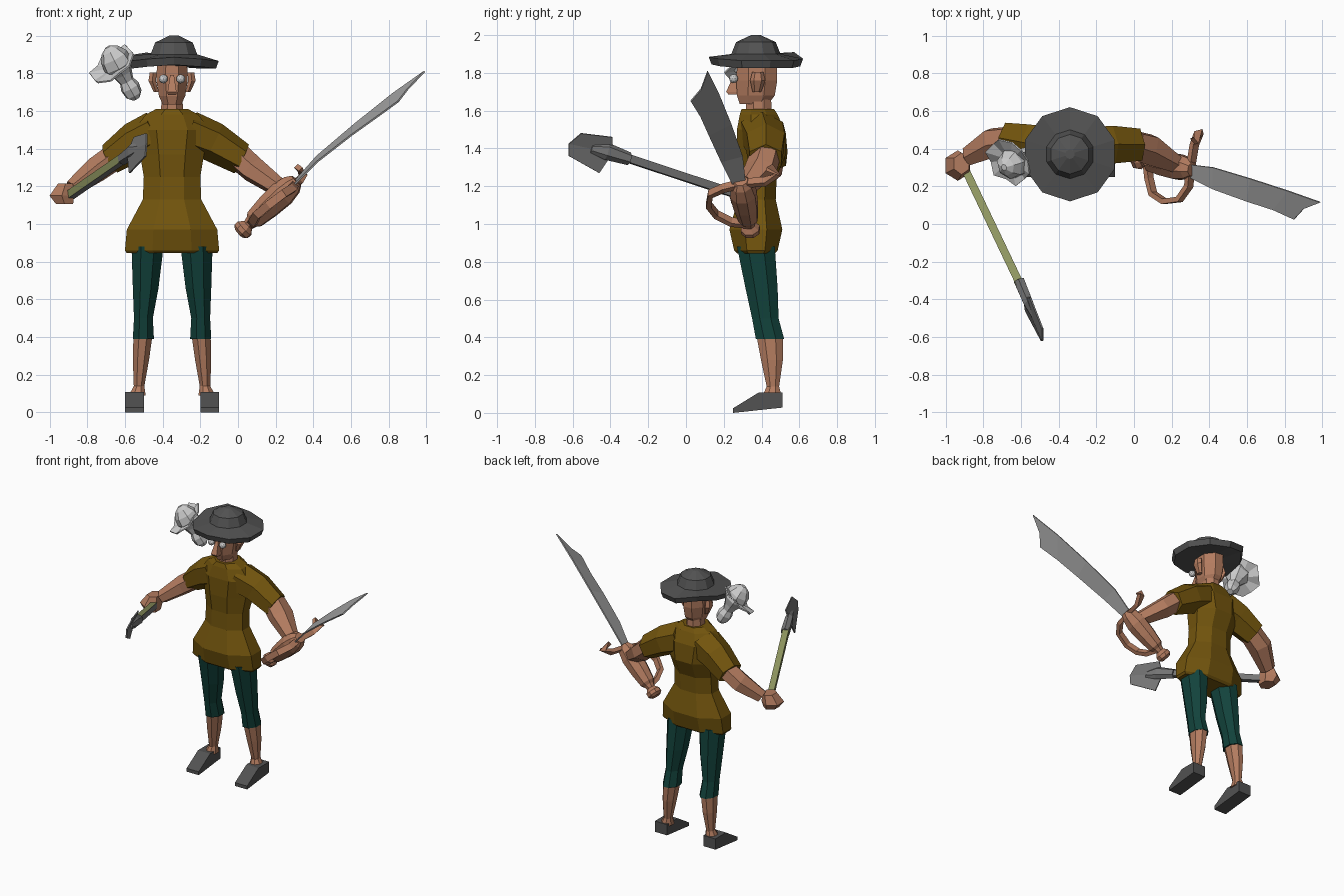
import bpy, bmesh
from math import cos, sin, pi
from mathutils import Vector

cube = bpy.data.objects.get("Cube")
if cube:
    bpy.data.objects.remove(cube, do_unlink=True)


def material(name, r, g, b):
    m = bpy.data.materials.new(name)
    m.use_nodes = True
    m.diffuse_color = (r, g, b, 1)
    m.node_tree.nodes["Principled BSDF"].inputs["Base Color"].default_value = (r, g, b, 1)
    return m


TUNIC = material("mustard_cloth", .17, .09, .004)
SKIN = material("skin", .45, .2, .115)
PANTS = material("dark_teal_cloth", .006, .055, .044)
FELT = material("dark_grey_felt", .085, .085, .085)
STEEL = material("blade_steel", .36, .36, .36)
IRON = material("iron", .19, .19, .19)
WOOD = material("green_wood", .28, .31, .12)
PLUME = material("pale_plume", .6, .6, .6)

Z = Vector((0, 0, 1))
Y = Vector((0, 1, 0))
CX = -.35  # middle of the body


def finish(name, bm, *mats):
    bmesh.ops.recalc_face_normals(bm, faces=bm.faces)
    me = bpy.data.meshes.new(name)
    bm.to_mesh(me)
    bm.free()
    for m in mats:
        me.materials.append(m)
    ob = bpy.data.objects.new(name, me)
    bpy.context.collection.objects.link(ob)
    return ob


def skin(name, rings, mat):
    """Join rings of points into a closed surface."""
    bm = bmesh.new()
    vs = [[bm.verts.new(p) for p in ring] for ring in rings]
    n = len(vs[0])
    for a, b in zip(vs, vs[1:]):
        for i in range(n):
            j = (i + 1) % n
            bm.faces.new((a[i], a[j], b[j], b[i]))
    bm.faces.new(vs[0])
    bm.faces.new(vs[-1])
    return finish(name, bm, mat)


def loft(name, stations, mat, n=8, axis=None, ref=Z, bend=False):
    """Stations are (x, y, z, half width, half depth) along a limb or path."""
    pts = [Vector(s[:3]) for s in stations]
    rings = []
    for i, s in enumerate(stations):
        if bend:
            t = pts[min(i + 1, len(pts) - 1)] - pts[max(i - 1, 0)]
        else:
            t = Vector(axis) if axis else pts[-1] - pts[0]
        t.normalize()
        u = ref.cross(t).normalized()
        v = t.cross(u)
        k = 1 / cos(pi / n)
        angles = [(2 * j + 1) * pi / n for j in range(n)]
        rings.append([pts[i] + u * cos(a) * s[3] * k + v * sin(a) * s[4] * k for a in angles])
    return skin(name, rings, mat)


def upright(name, stations, mat, n=8):
    return loft(name, stations, mat, n, (0, 0, 1), Y)


def plate(name, points, faces, mat, thick=.009):
    bm = bmesh.new()
    vs = [bm.verts.new(p) for p in points]
    for f in faces:
        bm.faces.new([vs[i] for i in f])
    ob = finish(name, bm, mat)
    mod = ob.modifiers.new("thickness", "SOLIDIFY")
    mod.thickness = thick
    mod.offset = 0
    return ob


def ball(name, centre, radius, mat):
    bm = bmesh.new()
    bmesh.ops.create_icosphere(bm, subdivisions=2, radius=radius)
    bmesh.ops.translate(bm, verts=bm.verts, vec=centre)
    return finish(name, bm, mat)


# Tunic: height, middle y, half width, half depth
body = [(.845, .37, .24, .1), (.86, .37, .25, .115), (.97, .37, .24, .14),
        (1.13, .375, .155, .1), (1.25, .38, .15, .1), (1.37, .4, .17, .13),
        (1.5, .395, .2, .125), (1.58, .385, .14, .1), (1.61, .38, .085, .085)]
upright("tunic", [(CX, y, z, w, d) for z, y, w, d in body], TUNIC)

# Neck and head
upright("neck", [(CX, .385, 1.58, .06, .07), (CX, .385, 1.67, .055, .065)], SKIN)
upright("head", [(CX, .36, 1.635, .05, .075), (CX, .37, 1.68, .07, .1),
                 (CX, .375, 1.76, .083, .108), (CX, .375, 1.85, .08, .105)], SKIN)
upright("nose", [(CX, .25, 1.685, .022, .025), (CX, .243, 1.7, .024, .03),
                 (CX, .265, 1.79, .01, .012)], SKIN, 4)

# Paired parts: eyes, ears, legs and shoes
for side, s in (("right", -1), ("left", 1)):
    ball(side + "_eye", (CX + s * .046, .252, 1.77), .024, PLUME)
    upright(side + "_ear", [(CX + s * .085, .375, 1.7, .012, .02),
                            (CX + s * .105, .38, 1.76, .02, .035),
                            (CX + s * .1, .38, 1.805, .018, .025)], SKIN, 6)
    upright(side + "_breeches", [(CX + s * .13, .37, .88, .085, .1), (CX + s * .14, .4, .66, .068, .085),
                                 (CX + s * .152, .42, .5, .05, .07),
                                 (CX + s * .152, .445, .39, .056, .075)], PANTS)
    upright(side + "_calf", [(CX + s * .155, .445, .4, .05, .07), (CX + s * .165, .455, .28, .043, .058),
                             (CX + s * .175, .46, .14, .028, .033),
                             (CX + s * .185, .455, .09, .045, .05)], SKIN)
    profile = [(.25, 0), (.25, .025), (.385, .108), (.51, .108), (.51, .028)]
    skin(side + "_shoe", [[(CX + s * x, y, z) for y, z in profile] for x in (.15, .25)], FELT)

# Sleeves and forearms
loft("right_sleeve", [(-.43, .4, 1.49, .11, .1), (-.55, .425, 1.435, .1, .092),
                      (-.68, .45, 1.345, .085, .072)], TUNIC, 6)
loft("left_sleeve", [(-.27, .4, 1.49, .11, .1), (-.13, .42, 1.435, .1, .092),
                     (.02, .42, 1.345, .085, .074)], TUNIC, 6)
loft("right_forearm", [(-.65, .445, 1.36, .07, .062), (-.75, .43, 1.29, .075, .06),
                       (-.88, .36, 1.19, .048, .04)], SKIN, 6)
loft("left_forearm", [(0, .42, 1.36, .072, .065), (.08, .395, 1.29, .078, .062),
                      (.22, .32, 1.19, .045, .045)], SKIN, 6)
upright("right_hand", [(-.92, .305, 1.105, .045, .055), (-.935, .31, 1.15, .065, .07),
                       (-.915, .32, 1.215, .04, .05)], SKIN, 6)

# Sword grip with fist, from pommel to guard
low, high = Vector((.005, .345, .95)), Vector((.31, .29, 1.23))
grip = [(0, .03), (.04, .048), (.1, .048), (.16, .028), (.22, .035), (.27, .05),
        (.5, .062), (.75, .068), (.92, .055), (1, .035)]
loft("sword_grip_and_fist", [(*low.lerp(high, t), r, r) for t, r in grip], SKIN)

# Curled guard and knuckle bow
bow = [(.32, .44, 1.3), (.345, .485, 1.26), (.32, .42, 1.225), (.3, .3, 1.215),
       (.29, .2, 1.19), (.24, .13, 1.16), (.16, .12, 1.1), (.1, .16, 1.05),
       (.08, .24, 1.01), (.07, .33, 1)]
loft("knuckle_guard", [(*p, .014, .022) for p in bow], SKIN, 4,
     ref=(high - low).cross(Y).normalized(), bend=True)

# Sword blade: back edge, then cutting edge
back = [(.3, .315, 1.225), (.42, .3, 1.36), (.62, .24, 1.53), (.82, .175, 1.69), (.99, .115, 1.81)]
edge = [(.3, .245, 1.21), (.42, .185, 1.33), (.6, .12, 1.47), (.74, .075, 1.57), (.85, .025, 1.65)]
plate("sword_blade", back + edge + [(.9, .08, 1.715)],
      [(i, i + 1, i + 6, i + 5) for i in range(3)] + [(3, 4, 10, 9, 8)], STEEL)

# Shovel: two-tone shaft, socket and folded blade
shaft = loft("shovel_shaft", [(-.91, .32, 1.14, .021, .021), (-.6, -.33, 1.355, .021, .021)], WOOD, 4)
shaft.data.materials.append(IRON)
for p in shaft.data.polygons:
    p.material_index = 0 if p.normal.z - p.normal.x > 0 else 1
loft("shovel_socket", [(-.61, -.3, 1.345, .028, .03), (-.56, -.42, 1.385, .025, .04),
                       (-.53, -.5, 1.4, .008, .02)], IRON, 6)
plate("shovel_blade", [(-.585, -.39, 1.375), (-.55, -.39, 1.46), (-.485, -.555, 1.48),
                       (-.485, -.62, 1.425), (-.49, -.62, 1.36), (-.575, -.46, 1.27)],
      [(0, 1, 2, 3), (0, 3, 4, 5)], IRON)

# Hat: brim underside, lifted rim, then crown; (radius, height, share of rim lift)
lift = [.02, .01, .0, .03, .045, .01, 0, 0, 0, .01]
hat_rings = []
for r, z, share in [(.1, 1.84, 0), (.235, 1.825, 1), (.25, 1.865, 1), (.13, 1.9, 0),
                    (.105, 1.963, 0), (.025, 2, 0)]:
    hat_rings.append([(-.34 + r * sin(i * pi / 5), .37 - r * cos(i * pi / 5),
                       z + share * lift[-i]) for i in range(10)])
skin("hat", hat_rings, FELT)

# Plume: ruffled fan with a knotted stem through it
stem_low, stem_high = Vector((-.54, .37, 1.665)), Vector((-.69, .3, 1.94))
knots = [(0, .02), (.08, .042), (.22, .048), (.34, .036), (.48, .05), (.64, .075),
         (.8, .07), (.93, .045), (1, .015)]
loft("plume_stem", [(*stem_low.lerp(stem_high, t), r, r) for t, r in knots], PLUME, 7)
normal = Vector((-.5, -.45, .65)).normalized()
u = normal.cross(Z).normalized()
v = normal.cross(u)
hub = Vector((-.655, .34, 1.83))
rim = [hub + (u * cos(i * pi / 6) + v * sin(i * pi / 6)) * (.14 if i % 2 else .125)
       + normal * (.03 if i % 2 else .01) for i in range(12)]
plate("plume_fan", [hub] + rim, [(0, i + 1, (i + 1) % 12 + 1) for i in range(12)], PLUME)
